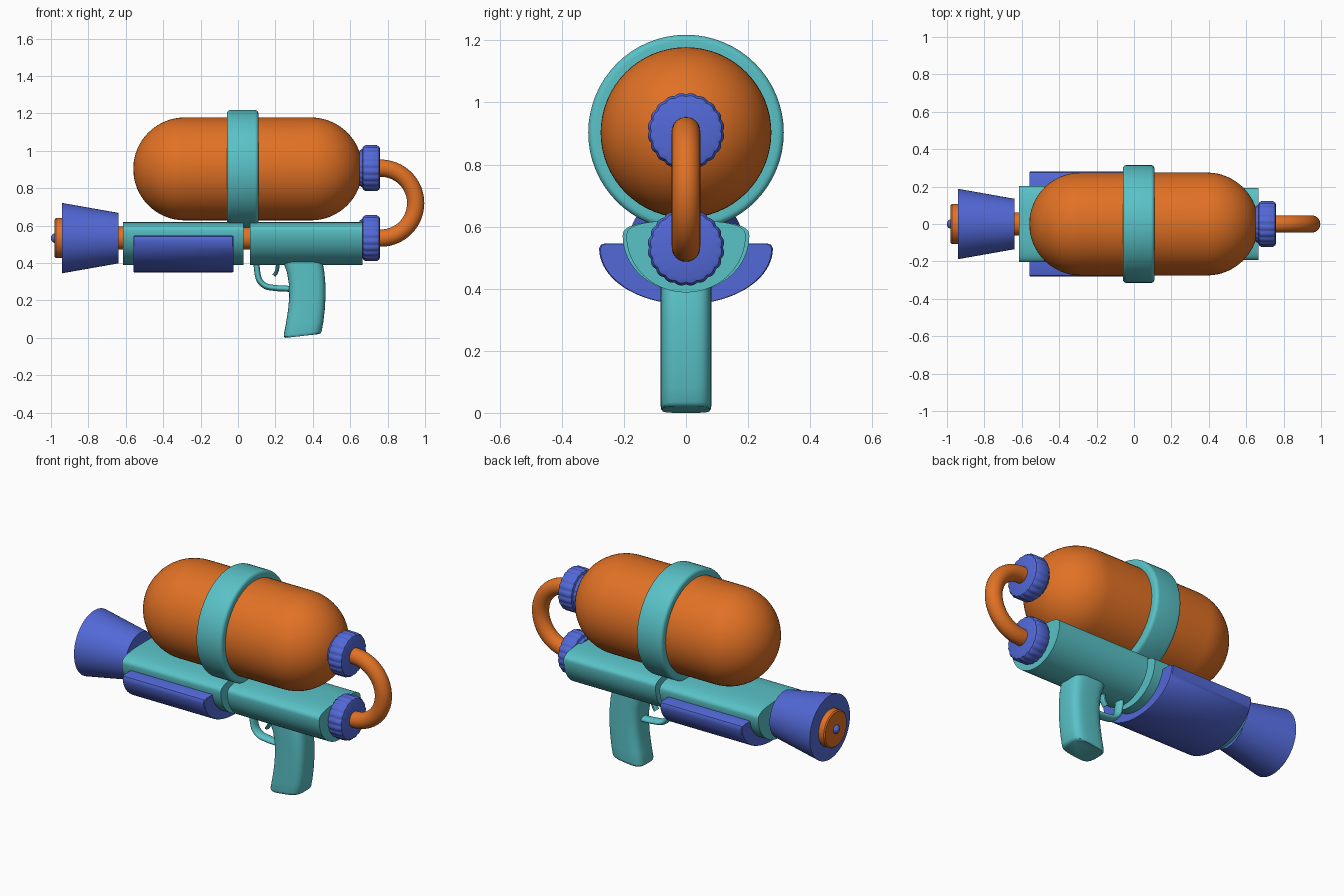
import bpy, bmesh, math
from mathutils import Vector

if "Cube" in bpy.data.objects:
    bpy.data.objects.remove(bpy.data.objects["Cube"])


def material(name, rgb):
    m = bpy.data.materials.new(name)
    m.diffuse_color = (*rgb, 1)
    m.use_nodes = True
    m.node_tree.nodes["Principled BSDF"].inputs["Base Color"].default_value = m.diffuse_color
    return m


ORANGE = material("orange", (0.75, 0.165, 0.018))
TEAL = material("teal", (0.10, 0.54, 0.57))
BLUE = material("blue", (0.085, 0.14, 0.68))


def loft(name, rings, mat, closed=False):
    """Skin a list of equal-length point rings, capping the ends unless closed."""
    bm = bmesh.new()
    vs = [[bm.verts.new(p) for p in r] for r in rings]
    n = len(vs[0])
    pairs = list(zip(vs, vs[1:])) + ([(vs[-1], vs[0])] if closed else [])
    for a, b in pairs:
        for i in range(n):
            j = (i + 1) % n
            bm.faces.new((a[i], a[j], b[j], b[i]))
    if not closed:
        bm.faces.new(vs[0])
        bm.faces.new(vs[-1])
    bmesh.ops.remove_doubles(bm, verts=bm.verts, dist=1e-5)
    bmesh.ops.recalc_face_normals(bm, faces=bm.faces)
    me = bpy.data.meshes.new(name)
    bm.to_mesh(me)
    bm.free()
    for p in me.polygons:
        p.use_smooth = True
    me.set_sharp_from_angle(angle=math.radians(35))
    me.materials.append(mat)
    ob = bpy.data.objects.new(name, me)
    bpy.context.collection.objects.link(ob)
    return ob


def lathe(name, profile, z, mat, n=64, closed=False, lobes=0, depth=0):
    """Turn (x, radius) pairs around a lengthwise axis at height z."""
    rings = []
    for x, r in profile:
        ring = []
        for i in range(n):
            a = math.tau * i / n
            q = r * (1 - depth * (1 - abs(math.sin(lobes * a / 2)))) if lobes else r
            ring.append((x, q * math.cos(a), z + q * math.sin(a)))
        rings.append(ring)
    return loft(name, rings, mat, closed)


def power(v, e):
    return math.copysign(abs(v) ** e, v)


def sweep(name, path, a, b, mat, n=20):
    """Sweep an ellipse (a in the side plane, b across) along an (x, z) path."""
    pts = [Vector((x, 0, z)) for x, z in path]
    rings = []
    for i, p in enumerate(pts):
        t = (pts[min(i + 1, len(pts) - 1)] - pts[max(i - 1, 0)]).normalized()
        side = Vector((-t.z, 0, t.x))
        rings.append([p + side * a * math.cos(math.tau * k / n)
                      + Vector((0, b * math.sin(math.tau * k / n), 0)) for k in range(n)])
    return loft(name, rings, mat)


def arc(cx, cz, r, a0, a1, n):
    return [(cx + r * math.cos(math.radians(a0 + (a1 - a0) * i / n)),
             cz + r * math.sin(math.radians(a0 + (a1 - a0) * i / n))) for i in range(n + 1)]


AXIS, TANK = 0.533, 0.903

# Water tank: long capsule
front_end = [(-0.285 + x, max(r, 1e-7)) for x, r in arc(0, 0, 0.275, 180, 90, 16)]
rear_end = [(0.39 + x, max(r, 1e-7)) for x, r in arc(0, 0, 0.275, 90, 0, 16)]
lathe("water_tank", front_end + rear_end, TANK, ORANGE)

# Rounded strap around the tank
strap = [(-0.06, 0.27), (-0.06, 0.293)] + arc(-0.04, 0.295, 0.02, 165, 90, 5) \
    + arc(0.09, 0.295, 0.02, 90, 15, 5) + [(0.11, 0.293), (0.11, 0.27)]
lathe("tank_strap", strap, TANK, TEAL, closed=True)


# Body halves: flattened top, round belly
def body(name, x0, x1, w):
    sec = []
    for i in range(64):
        c, s = math.cos(math.tau * i / 64), math.sin(math.tau * i / 64)
        if s >= 0:
            sec.append((w * power(c, 0.75), 0.57 + 0.05 * power(s, 0.75)))
        else:
            sec.append((w * c, 0.57 + 0.182 * s))
    loft(name, [[(x, y, z) for y, z in sec] for x in (x0, x1)], TEAL)


body("front_body", -0.615, 0.03, 0.204)
body("rear_body", 0.065, 0.665, 0.192)
lathe("inner_rod", [(-0.66, 0.062), (0.08, 0.062)], AXIS, ORANGE, 32)

# Fore grip: shallow boat section under the front body
grip = [(0.28 * math.cos(a), 0.53 + 0.18 * math.sin(a))
        for a in (math.pi + math.pi * i / 40 for i in range(41))]
grip += [(0.275, 0.541), (0.262, 0.546), (0.15, 0.546), (-0.15, 0.546), (-0.262, 0.546), (-0.275, 0.541)]
loft("fore_grip", [[(x, y * s, 0.45 + (z - 0.45) * s) for y, z in grip]
                   for x, s in ((-0.56, 0.985), (-0.555, 1), (-0.03, 1), (-0.025, 0.985))], BLUE)

# Nozzle: flared cone, disc and tip
lathe("nozzle", [(-0.94, 0.188), (-0.64, 0.135)], AXIS, BLUE)
lathe("nozzle_disc", [(-0.98, 0.1), (-0.974, 0.107), (-0.93, 0.107)], AXIS, ORANGE)
lathe("nozzle_tip", [(x, max(r, 1e-7)) for x, r in arc(-0.975, 0, 0.026, 180, 0, 12)], AXIS, BLUE, 24)

# Ribbed caps joined by a bent hose
cap = [(0.65, 0.095), (0.665, 0.105), (0.669, 0.116), (0.682, 0.124),
       (0.742, 0.124), (0.755, 0.116), (0.76, 0.102)]
for label, z in (("tank_cap", 0.907), ("body_cap", AXIS)):
    lathe(label, cap, z, BLUE, 120, lobes=20, depth=0.04)
sweep("hose", [(0.74, 0.907)] + arc(0.763, 0.72, 0.187, 90, -90, 32) + [(0.74, 0.533)],
      0.046, 0.046, ORANGE, 24)

# Handle: curved stack of rounded rectangular sections (z, front x, rear x, scale)
rings = []
levels = [(0.0, 0.247, 0.44, 0.93), (0.006, 0.244, 0.444, 0.98), (0.018, 0.245, 0.447, 1),
          (0.08, 0.257, 0.456, 1), (0.15, 0.268, 0.464, 1), (0.22, 0.274, 0.468, 1),
          (0.29, 0.272, 0.467, 1), (0.35, 0.262, 0.462, 1), (0.40, 0.243, 0.453, 1),
          (0.44, 0.23, 0.445, 1)]
for z, x0, x1, s in levels:
    ring = []
    for i in range(48):
        c, q = math.cos(math.tau * i / 48), math.sin(math.tau * i / 48)
        lean = 0.01 * power(c, 0.5) * max(0, 1 - z / 0.1)
        ring.append(((x0 + x1) / 2 + (x1 - x0) / 2 * s * power(c, 0.55),
                     0.082 * s * power(q, 0.55), z + 0.01 * max(0, 1 - z / 0.1) + lean))
    rings.append(ring)
loft("handle", rings, TEAL)

# Trigger guard and trigger
sweep("trigger_guard", [(0.1, 0.43), (0.1, 0.38), (0.104, 0.345)]
      + arc(0.18, 0.343, 0.074, 190, 262, 8) + [(0.22, 0.264), (0.30, 0.261)], 0.016, 0.03, TEAL)
sweep("trigger", [(0.212, 0.43), (0.213, 0.39), (0.21, 0.365), (0.203, 0.347), (0.192, 0.332)],
      0.01, 0.02, TEAL, 12)
